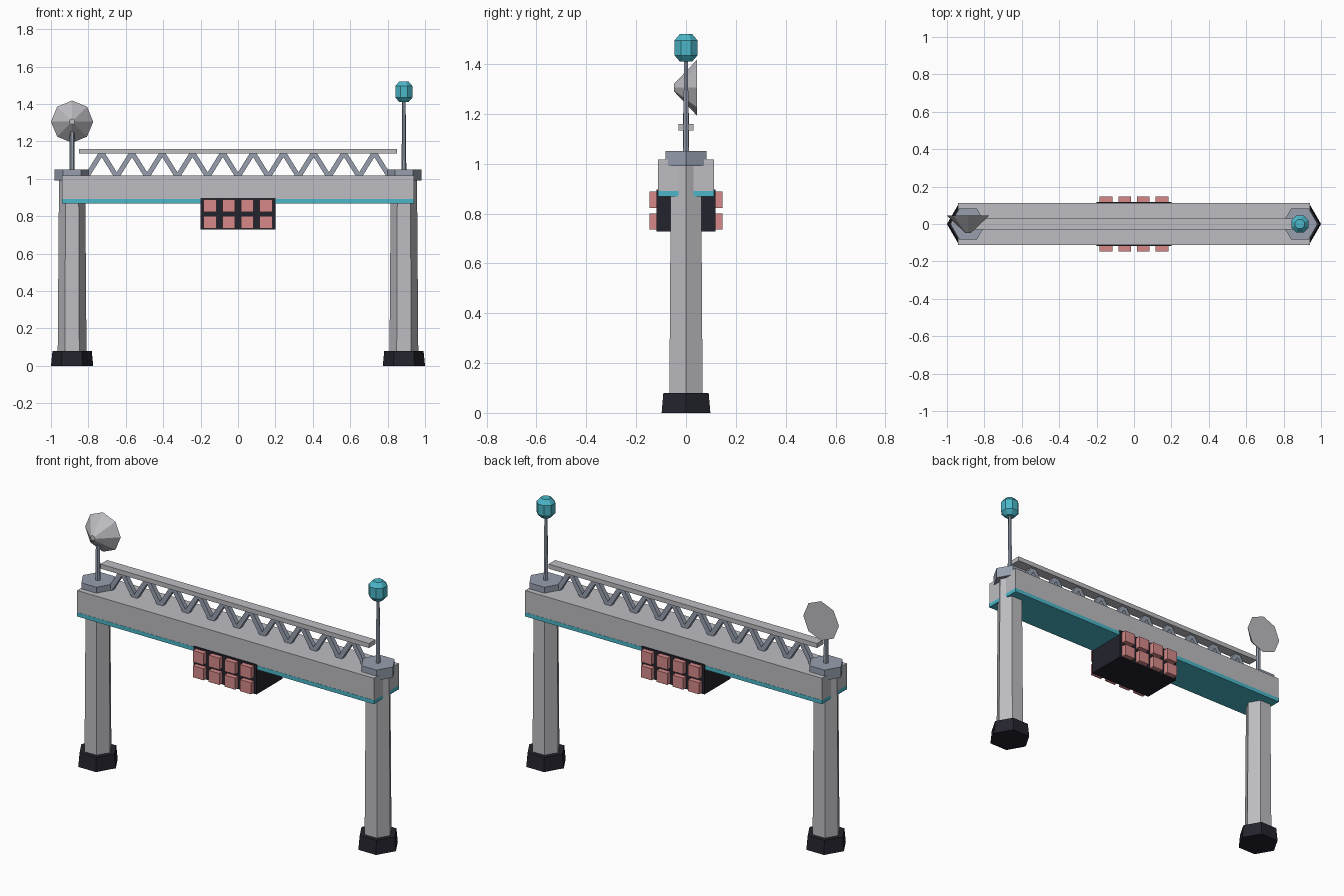
import bpy, bmesh
from math import cos, sin, pi, hypot, atan2
from mathutils import Matrix, Vector

cube = bpy.data.objects.get("Cube")
if cube:
    bpy.data.objects.remove(cube, do_unlink=True)


def material(name, rgb):
    m = bpy.data.materials.new(name)
    m.use_nodes = True
    colour = (*rgb, 1)
    m.diffuse_color = colour
    m.node_tree.nodes["Principled BSDF"].inputs["Base Color"].default_value = colour
    return m


GREY = material("light grey", (0.51, 0.51, 0.54))
STEEL = material("blue grey", (0.31, 0.35, 0.43))
DARK = material("near black", (0.017, 0.017, 0.026))
TEAL = material("teal", (0.07, 0.47, 0.58))
RED = material("soft red", (0.68, 0.25, 0.25))


def finish(name, bm, mat):
    bmesh.ops.recalc_face_normals(bm, faces=bm.faces)
    mesh = bpy.data.meshes.new(name)
    bm.to_mesh(mesh)
    bm.free()
    mesh.materials.append(mat)
    ob = bpy.data.objects.new(name, mesh)
    bpy.context.collection.objects.link(ob)
    return ob


def add_box(bm, centre, size, turn=0):
    """Box turned about the y axis."""
    mat = (Matrix.Translation(centre) @ Matrix.Rotation(turn, 4, 'Y')
           @ Matrix.Diagonal((*size, 1)))
    bmesh.ops.create_cube(bm, size=1, matrix=mat)


def box(name, mat, x, y, z0, z1):
    """Box centred on x and y with half sizes x and y."""
    bm = bmesh.new()
    add_box(bm, (0, 0, (z0 + z1) / 2), (2 * x, 2 * y, z1 - z0))
    return finish(name, bm, mat)


def loft(name, mat, sides, rings, centre, phase=0, along_y=False):
    """Faceted solid through (radius, position) rings on the z or y axis."""
    bm = bmesh.new()
    loops = []
    for r, h in rings:
        loop = []
        for i in range(sides):
            a = 2 * pi * i / sides + phase
            u, v = r * cos(a), r * sin(a)
            loop.append(bm.verts.new(Vector(centre) + Vector((u, h, v) if along_y else (u, v, h))))
        loops.append(loop)
    for a, b in zip(loops, loops[1:]):
        for i in range(sides):
            j = (i + 1) % sides
            bm.faces.new((a[i], a[j], b[j], b[i]))
    bm.faces.new(loops[0])
    bm.faces.new(loops[-1])
    return finish(name, bm, mat)


# Legs with feet and top caps
LEG_X = 0.887
for side, s in (("left", 1), ("right", -1)):
    at = (s * LEG_X, 0, 0)
    loft(side + "_foot", DARK, 6, [(0.113, 0), (0.105, 0.08)], at)
    loft(side + "_leg", GREY, 6, [(0.077, 0.07), (0.07, 1.0)], at)
    loft(side + "_cap", STEEL, 6, [(0.095, 0.99), (0.095, 1.05)], at)

# Main beam with coloured underside
box("beam", GREY, 0.94, 0.112, 0.89, 1.016)
box("beam_underside", TEAL, 0.94, 0.113, 0.868, 0.891)

# Zigzag truss and its top rail
BAYS, END, LOW, HIGH = 10, 0.81, 1.01, 1.14
half = END / BAYS
bm = bmesh.new()
for i in range(2 * BAYS):
    rise = (HIGH - LOW) * (1 if i % 2 == 0 else -1)
    add_box(bm, (-END + (i + 0.5) * half, 0, (LOW + HIGH) / 2),
            (hypot(half, rise) + 0.01, 0.026, 0.026), -atan2(rise, half))
finish("truss_struts", bm, STEEL)
box("top_rail", GREY, 0.85, 0.03, 1.134, 1.16)

# Lamp housing with two rows of lamps on front and back
box("lamp_housing", DARK, 0.2, 0.118, 0.728, 0.897)
bm = bmesh.new()
for y in (-0.128, 0.128):
    for z in (0.768, 0.855):
        for i in range(4):
            add_box(bm, (0.1 * (i - 1.5), y, z), (0.068, 0.036, 0.066))
finish("lamps", bm, RED)

# Beacon on the left mast
at = (LEG_X, 0, 0)
loft("beacon_mast", STEEL, 6, [(0.013, 1.04), (0.009, 1.43)], at)
loft("beacon", TEAL, 8,
     [(0.027, 1.41), (0.05, 1.435), (0.05, 1.495), (0.027, 1.52)], at, pi / 8)

# Dish on the right mast
at = (-LEG_X, 0, 0)
loft("dish_mast", STEEL, 6, [(0.014, 1.04), (0.012, 1.3)], at)
loft("dish", GREY, 8, [(0.015, -0.048), (0.113, 0.045)], (-LEG_X, 0, 1.305), along_y=True)
